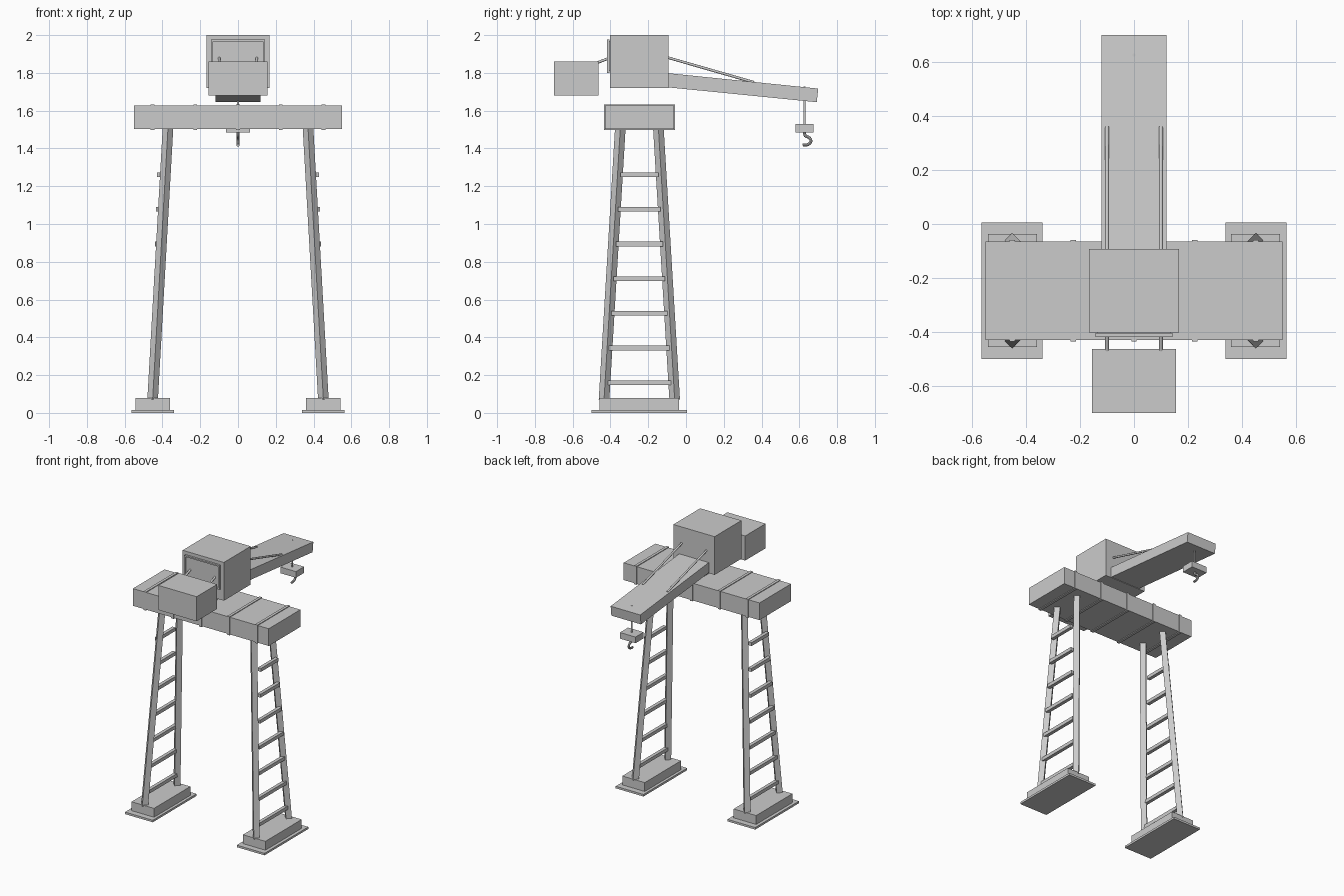
import bpy
import bmesh
from math import radians
from mathutils import Vector

old = bpy.data.objects.get("Cube")
if old:
    bpy.data.objects.remove(old, do_unlink=True)

grey = bpy.data.materials.new("plain grey")
grey.use_nodes = True
grey.diffuse_color = (0.6, 0.6, 0.6, 1)
grey.node_tree.nodes["Principled BSDF"].inputs["Base Color"].default_value = (0.6, 0.6, 0.6, 1)

MID = -0.247  # y centre of the gantry


def finish(name, bm):
    bmesh.ops.recalc_face_normals(bm, faces=bm.faces)
    mesh = bpy.data.meshes.new(name)
    bm.to_mesh(mesh)
    bm.free()
    mesh.materials.append(grey)
    ob = bpy.data.objects.new(name, mesh)
    bpy.context.collection.objects.link(ob)
    return ob


def box(name, x, y, z):
    """Box from (low, high) ranges."""
    bm = bmesh.new()
    bmesh.ops.create_cube(bm, size=1)
    for v in bm.verts:
        v.co = [r[0] if c < 0 else r[1] for c, r in zip(v.co, (x, y, z))]
    return finish(name, bm)


def rod(name, a, b, radius, sides=12):
    """Straight prism or cylinder between two points."""
    a, b = Vector(a), Vector(b)
    bm = bmesh.new()
    bmesh.ops.create_cone(bm, cap_ends=True, segments=sides, radius1=radius,
                          radius2=radius, depth=(b - a).length)
    turn = Vector((0, 0, 1)).rotation_difference(b - a)
    for v in bm.verts:
        v.co = turn @ v.co + (a + b) / 2
    ob = finish(name, bm)
    if sides > 4:
        for p in ob.data.polygons:
            p.use_smooth = len(p.vertices) == 4
    return ob


# Feet, leaning legs and ladder rungs
for side, s in (("left", 1), ("right", -1)):
    def span(lo, hi):
        return sorted((s * lo, s * hi))

    box(f"{side}_foot_plate", span(0.34, 0.565), (MID - 0.253, MID + 0.253), (0, 0.015))
    box(f"{side}_foot_block", span(0.36, 0.542), (MID - 0.21, MID + 0.21), (0.015, 0.08))
    for end, e in (("front", -1), ("back", 1)):
        rod(f"{side}_{end}_leg", (s * 0.452, MID + e * 0.187, 0.07),
            (s * 0.37, MID + e * 0.1, 1.52), 0.028, 4)
    for i in range(7):
        z = 0.16 + i * 0.1835
        x = 0.452 - 0.028 * z
        half = 0.183 - 0.0655 * z
        box(f"{side}_rung_{i + 1}", span(x - 0.0125, x + 0.0125),
            (MID - half, MID + half), (z - 0.0125, z + 0.0125))

# Cross beam with bands
box("beam", (-0.55, 0.55), (MID - 0.183, MID + 0.183), (1.502, 1.628))
for i in range(5):
    x = (i - 2) * 0.226
    box(f"beam_band_{i + 1}", (x - 0.01, x + 0.01), (MID - 0.188, MID + 0.188), (1.497, 1.633))

# Cab with framed front panel
box("cab", (-0.167, 0.167), (-0.402, -0.092), (1.72, 2))
box("cab_panel", (-0.135, 0.135), (-0.41, -0.4), (1.81, 1.968))
for s in (-1, 1):
    box("panel_frame_side", sorted((s * 0.133, s * 0.143)), (-0.419, -0.405), (1.8, 1.977))
for z in (1.8, 1.967):
    box("panel_frame_rail", (-0.143, 0.143), (-0.419, -0.405), (z, z + 0.01))

# Counterweight
box("counterweight", (-0.155, 0.155), (-0.7, -0.463), (1.68, 1.86))

# Sloping jib
bm = bmesh.new()
profile = [(-0.092, 1.798), (0.7, 1.717), (0.692, 1.645), (-0.1, 1.724)]
face = bm.faces.new([bm.verts.new((-0.12, y, z)) for y, z in profile])
new = bmesh.ops.extrude_face_region(bm, geom=[face])["geom"]
bmesh.ops.translate(bm, vec=(0.24, 0, 0),
                    verts=[g for g in new if isinstance(g, bmesh.types.BMVert)])
finish("jib", bm)

# Stay rods to jib and counterweight
for side, s in (("left", 1), ("right", -1)):
    rod(f"{side}_jib_stay", (s * 0.1, -0.11, 1.885), (s * 0.1, 0.36, 1.75), 0.007)
    rod(f"{side}_counterweight_stay", (s * 0.1, -0.39, 1.885), (s * 0.1, -0.48, 1.85), 0.007)

# Cable, pulley block and hook
rod("cable", (0, 0.627, 1.51), (0, 0.627, 1.727), 0.006)
box("hook_block", (-0.063, 0.063), (0.58, 0.674), (1.485, 1.53))
curve = bpy.data.curves.new("hook", "CURVE")
curve.dimensions = "3D"
curve.bevel_depth = 0.008
curve.bevel_resolution = 2
curve.resolution_u = 5
curve.use_fill_caps = True
path = [(0.627, 1.49), (0.632, 1.467), (0.652, 1.457), (0.661, 1.438), (0.648, 1.422), (0.618, 1.417)]
spline = curve.splines.new("BEZIER")
spline.bezier_points.add(len(path) - 1)
for p, (y, z) in zip(spline.bezier_points, path):
    p.co = (0, y, z)
    p.handle_left_type = p.handle_right_type = "AUTO"
curve.materials.append(grey)
hook = bpy.data.objects.new("hook", curve)
bpy.context.collection.objects.link(hook)

# Turn the hook into a smooth mesh
bpy.ops.object.select_all(action="DESELECT")
hook.select_set(True)
bpy.context.view_layer.objects.active = hook
bpy.ops.object.convert(target="MESH")
bpy.ops.object.shade_smooth_by_angle(angle=radians(40))
